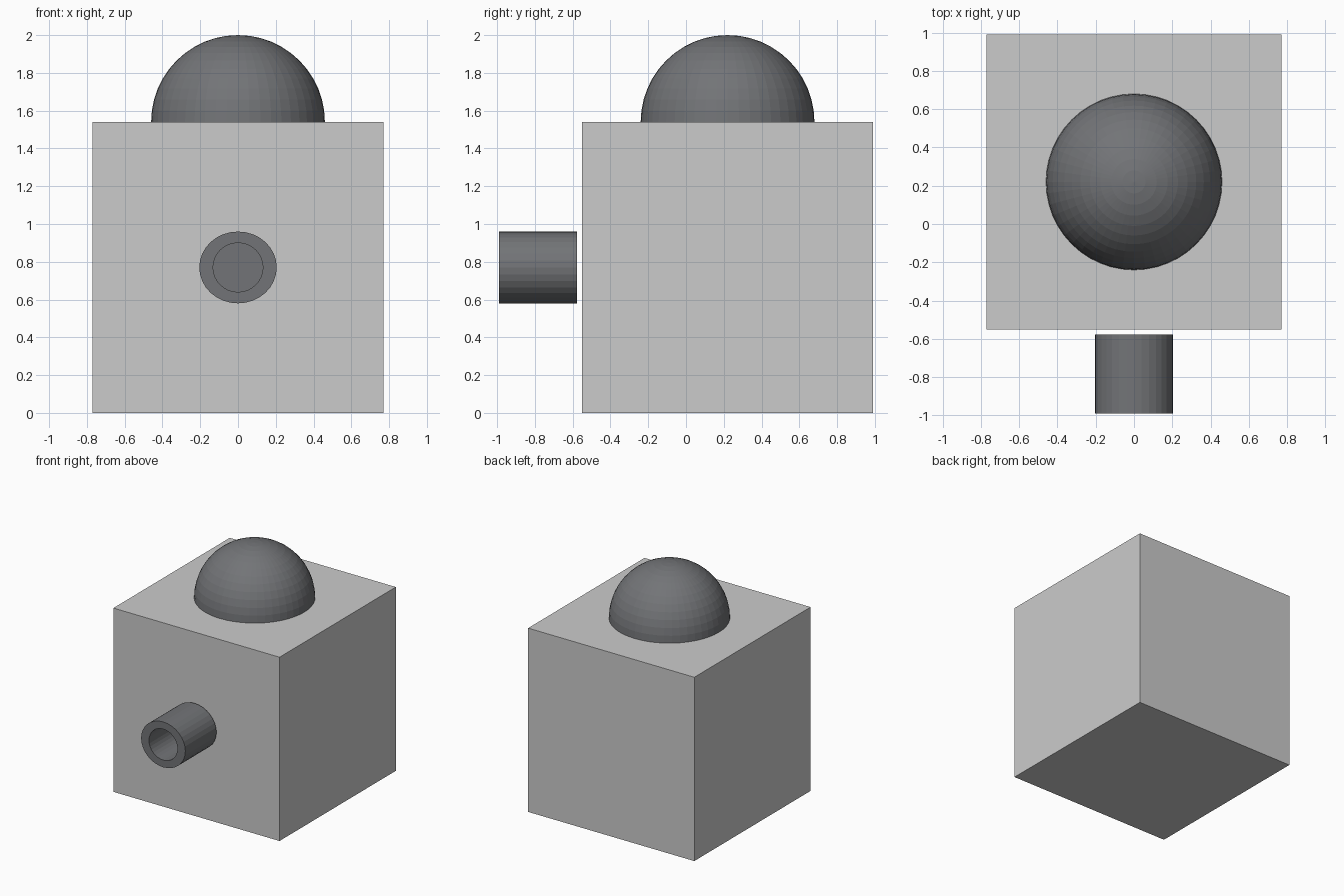
import bpy, bmesh, math

if "Cube" in bpy.data.objects:
    bpy.data.objects.remove(bpy.data.objects["Cube"])

dark = bpy.data.materials.new("dark_grey")
dark.diffuse_color = (0.17, 0.175, 0.185, 1)
dark.use_nodes = True
dark.node_tree.nodes["Principled BSDF"].inputs["Base Color"].default_value = dark.diffuse_color


def make_object(name, bm, material=None):
    bmesh.ops.recalc_face_normals(bm, faces=bm.faces)
    mesh = bpy.data.meshes.new(name)
    bm.to_mesh(mesh)
    bm.free()
    obj = bpy.data.objects.new(name, mesh)
    bpy.context.collection.objects.link(obj)
    if material:
        mesh.materials.append(material)
    return obj


# Cube body
bm = bmesh.new()
bmesh.ops.create_cube(bm, size=1.54)
body = make_object("body", bm)
body.location = (0, 0.22, 0.77)

# Dome: the upper half of a sphere, resting on the body
bm = bmesh.new()
bmesh.ops.create_uvsphere(bm, u_segments=48, v_segments=24, radius=0.46)
bmesh.ops.bisect_plane(bm, geom=bm.verts[:] + bm.edges[:] + bm.faces[:],
                       plane_co=(0, 0, 0), plane_no=(0, 0, -1), clear_outer=True)
dome = make_object("dome", bm, dark)
dome.location = (0, 0.22, 1.54)

# Hollow barrel: slightly oval rings of (y, x radius, z radius), from back to bore end
SIDES = 32
rings = [(-0.578, 0.205, 0.19), (-0.99, 0.205, 0.19),
         (-0.99, 0.132, 0.13), (-0.62, 0.132, 0.13)]
bm = bmesh.new()
loops = []
for y, rx, rz in rings:
    angles = [2 * math.pi * i / SIDES for i in range(SIDES)]
    loops.append([bm.verts.new((rx * math.cos(a), y, 0.77 + rz * math.sin(a)))
                  for a in angles])
for a, b in zip(loops, loops[1:]):
    for i in range(SIDES):
        j = (i + 1) % SIDES
        bm.faces.new((a[i], a[j], b[j], b[i]))
bm.faces.new(loops[0])
bm.faces.new(loops[-1])
make_object("barrel", bm, dark)
